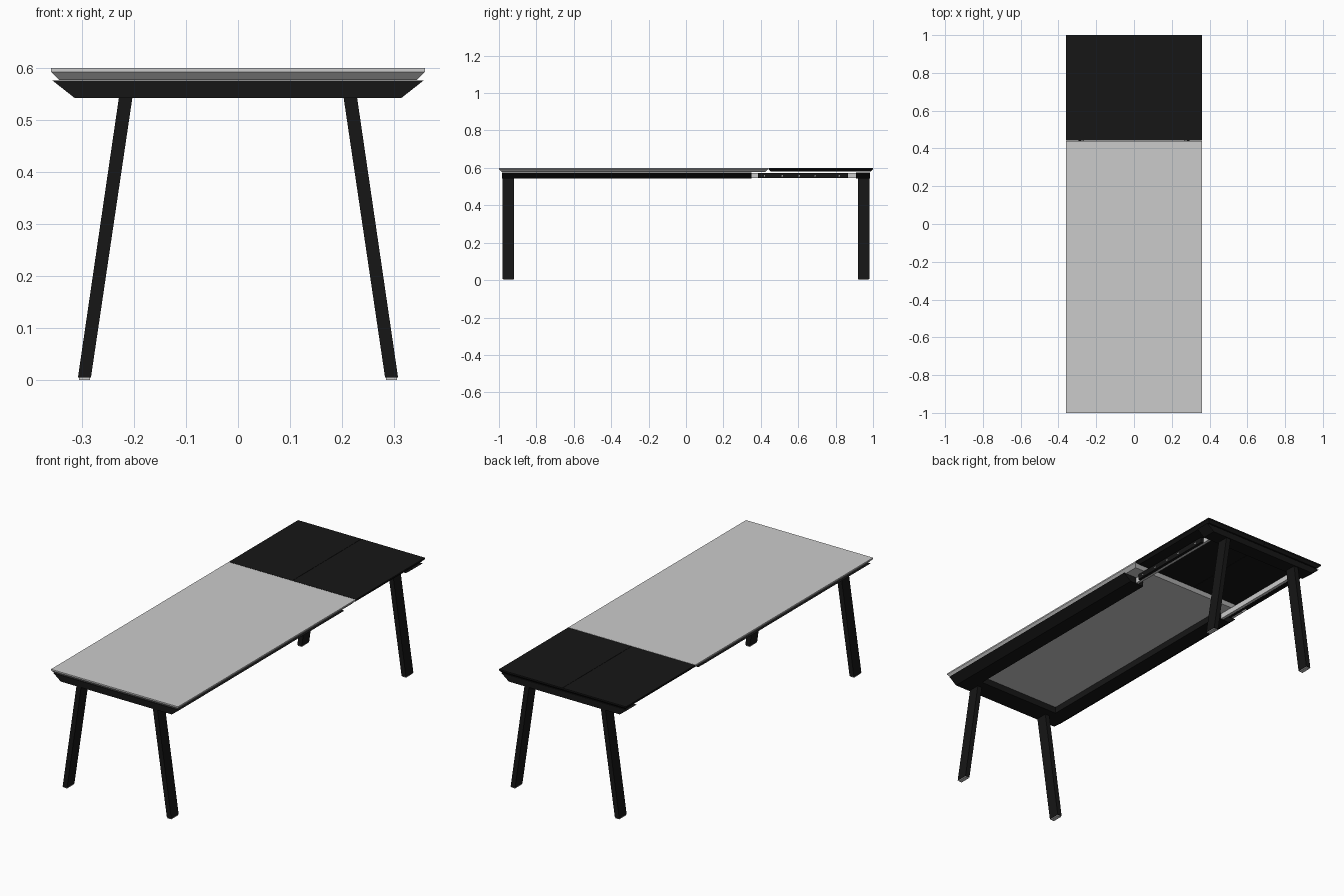
import bpy, bmesh, math
from mathutils import Matrix

if "Cube" in bpy.data.objects:
    bpy.data.objects.remove(bpy.data.objects["Cube"])


def material(name, rgb):
    m = bpy.data.materials.new(name)
    m.diffuse_color = (*rgb, 1)
    m.use_nodes = True
    m.node_tree.nodes["Principled BSDF"].inputs["Base Color"].default_value = m.diffuse_color
    return m


BLACK = material("black_paint", (0.008, 0.008, 0.008))


def finish(name, bm, mat=None):
    bmesh.ops.recalc_face_normals(bm, faces=bm.faces)
    me = bpy.data.meshes.new(name)
    bm.to_mesh(me)
    bm.free()
    ob = bpy.data.objects.new(name, me)
    bpy.context.collection.objects.link(ob)
    if mat:
        me.materials.append(mat)
    return ob


def prism(name, profile, y0, y1, mat=None, side=1):
    """Extrude an (x, z) outline along y; side=-1 mirrors it in x."""
    bm = bmesh.new()
    a, b = ([bm.verts.new((x * side, y, z)) for x, z in profile] for y in (y0, y1))
    n = len(profile)
    bm.faces.new(a)
    bm.faces.new(b)
    for i in range(n):
        j = (i + 1) % n
        bm.faces.new((a[i], a[j], b[j], b[i]))
    return finish(name, bm, mat)


def bar(name, x0, x1, z0, z1, y0, y1, mat=None, side=1):
    return prism(name, [(x0, z0), (x1, z0), (x1, z1), (x0, z1)], y0, y1, mat, side)


def board(name, x0, x1, y0, y1, z0, cut_l, cut_r, mat=None):
    """Board with a thin square lip and an undercut lower edge."""
    bm = bmesh.new()
    rings = []
    c = 0.6 - 0.007 - z0
    for z, d in ((0.6, 0), (0.593, 0), (z0, c)):
        l, r = x0 + d * cut_l, x1 - d * cut_r
        rings.append([bm.verts.new(p) for p in (
            (l, y0 + d, z), (r, y0 + d, z), (r, y1 - d, z), (l, y1 - d, z))])
    bm.faces.new(rings[0])
    bm.faces.new(rings[2])
    for a, b in zip(rings, rings[1:]):
        for i in range(4):
            j = (i + 1) % 4
            bm.faces.new((a[i], a[j], b[j], b[i]))
    return finish(name, bm, mat)


# Fixed top and the two extension leaves
board("main_top", -0.36, 0.36, -1, 0.439, 0.577, 1, 1)
board("left_leaf", -0.36, -0.0008, 0.441, 1, 0.58, 1, 0, BLACK)
board("right_leaf", 0.0008, 0.36, 0.441, 1, 0.58, 0, 1, BLACK)

# End beams with slanted ends
END = [(-0.315, 0.543), (0.315, 0.543), (0.357, 0.576), (-0.357, 0.576)]
prism("front_beam", END, -0.985, -0.88, BLACK)
prism("back_beam", END, 0.91, 0.985, BLACK)

RAIL = [(0.235, 0.543), (0.315, 0.543), (0.357, 0.576), (0.235, 0.576)]
LEG = [(0.283, 0.005), (0.308, 0.005), (0.229, 0.545), (0.203, 0.545)]
for side, label in ((-1, "left"), (1, "right")):
    # Side rails beneath the fixed top
    prism(label + "_side_rail", RAIL, -0.88, 0.35, BLACK, side)

    # Extension runners: pale inner bar with dark outer slide
    bar(label + "_runner", 0.265, 0.28, 0.546, 0.574, 0.35, 0.91, None, side)
    bar(label + "_slide", 0.28, 0.295, 0.545, 0.573, 0.385, 0.865, BLACK, side)
    for i, y in enumerate((0.42, 0.515, 0.605, 0.69, 0.82)):
        bm = bmesh.new()
        bmesh.ops.create_cone(
            bm, cap_ends=True, segments=10, radius1=0.004, radius2=0.004, depth=0.002,
            matrix=Matrix.Translation((side * 0.2955, y, 0.557))
            @ Matrix.Rotation(math.pi / 2, 4, 'Y'))
        finish(f"{label}_slide_screw_{i + 1}", bm)

    # Splayed legs and foot pads
    for y0, end in ((-0.98, "front"), (0.92, "back")):
        prism(f"{end}_{label}_leg", LEG, y0, y0 + 0.06, BLACK, side)
        bar(f"{end}_{label}_foot_pad", 0.285, 0.306, 0, 0.005,
            y0 + 0.003, y0 + 0.057, None, side)
